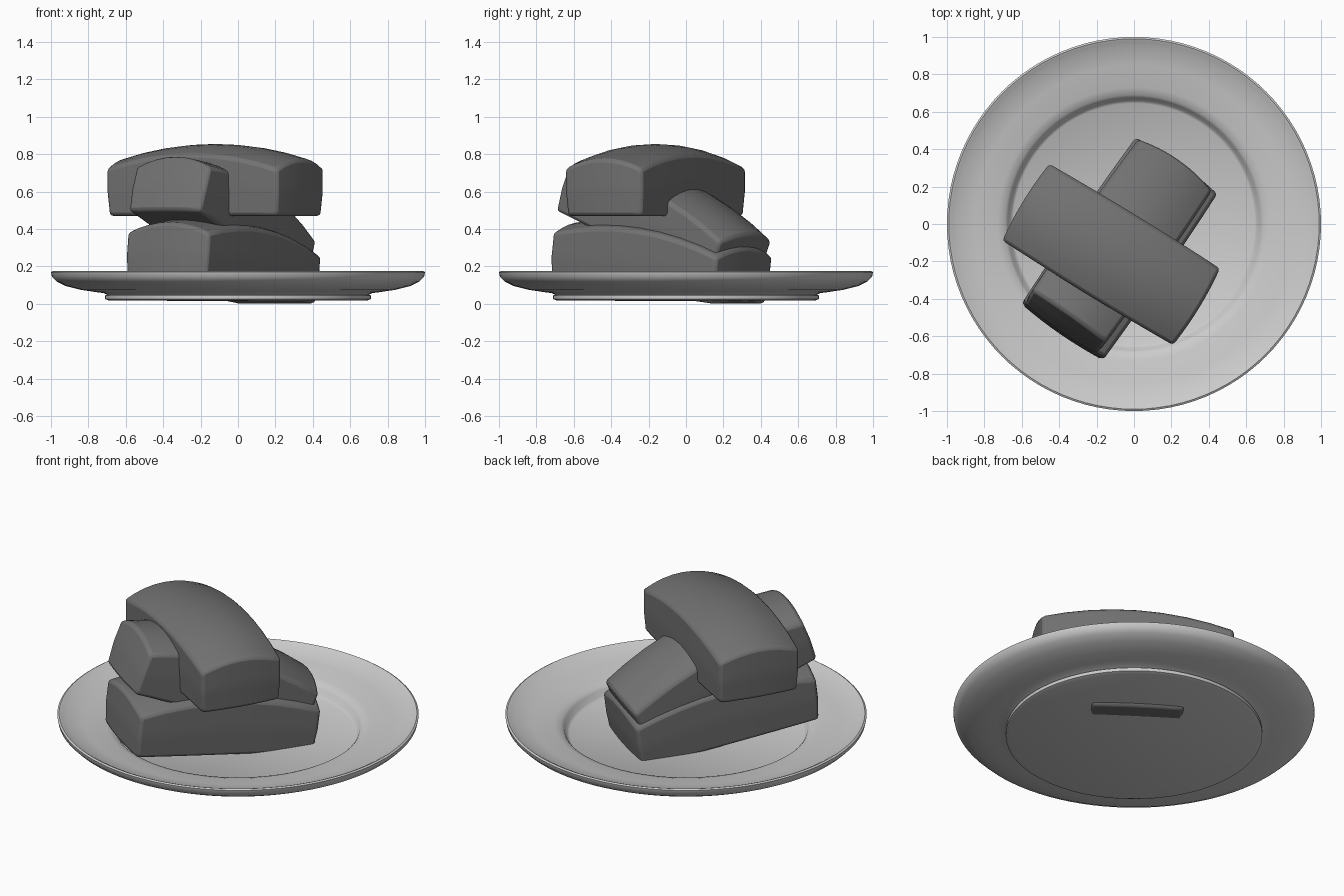
import bpy, bmesh
from math import radians, pi
from mathutils import Matrix

cube = bpy.data.objects.get("Cube")
if cube:
    bpy.data.objects.remove(cube, do_unlink=True)


def material(name, value):
    mat = bpy.data.materials.new(name)
    mat.use_nodes = True
    colour = (value, value, value, 1)
    mat.diffuse_color = colour
    mat.node_tree.nodes["Principled BSDF"].inputs["Base Color"].default_value = colour
    return mat


def finish(bm, name, mat, angle):
    bmesh.ops.recalc_face_normals(bm, faces=bm.faces)
    mesh = bpy.data.meshes.new(name)
    bm.to_mesh(mesh)
    bm.free()
    mesh.materials.append(mat)
    obj = bpy.data.objects.new(name, mesh)
    bpy.context.collection.objects.link(obj)
    bpy.ops.object.select_all(action='DESELECT')
    obj.select_set(True)
    bpy.context.view_layer.objects.active = obj
    bpy.ops.object.shade_smooth_by_angle(angle=radians(angle))
    return obj


china = material("light grey china", 0.6)
crust = material("dark grey crust", 0.17)

# Plate: profile of radius and height, from the well over the rim to the foot
profile = [(0, .05), (.645, .05), (.66, .06), (.675, .09), (.69, .105), (.73, .117),
           (.85, .135), (.95, .155), (.975, .17), (.99, .176), (1, .17), (.995, .145),
           (.97, .12), (.92, .095), (.84, .075), (.76, .063), (.72, .058), (.7, .05),
           (.71, .045), (.71, .025), (.69, .018), (0, .015)]
bm = bmesh.new()
verts = [bm.verts.new((r, 0, z)) for r, z in profile]
edges = [bm.edges.new(pair) for pair in zip(verts, verts[1:])]
bmesh.ops.spin(bm, geom=verts + edges, cent=(0, 0, 0), axis=(0, 0, 1),
               angle=2 * pi, steps=96)
bmesh.ops.remove_doubles(bm, verts=bm.verts, dist=0.0005)
finish(bm, "plate", china, 40)


# Bars: a box with a domed top and slightly bowed sides, origin under its middle
def bar(name, place, yaw, pitch, length=1.07, width=.48):
    bm = bmesh.new()
    bmesh.ops.create_cube(bm, size=2)
    bmesh.ops.subdivide_edges(bm, edges=bm.edges, cuts=7, use_grid_fill=True)
    for v in bm.verts:
        u, w, h = v.co.x, v.co.y, (v.co.z + 1) / 2
        bow = .965 + .035 * min(1, 2 * h)
        v.co.x = u * (length / 2 + .015 * (1 - w * w)) * (.98 + .02 * min(1, 2 * h))
        v.co.y = w * (width / 2 + .008 * (1 - u * u)) * bow
        v.co.z = h * (.25 + .08 * (1 - u * u) + .055 * (1 - w * w))
    obj = finish(bm, name, crust, 35)
    obj.location = place
    obj.rotation_euler = (0, radians(pitch), radians(yaw))
    bevel = obj.modifiers.new("soft edges", 'BEVEL')
    bevel.width = .018
    bevel.segments = 2
    bevel.limit_method = 'ANGLE'
    bevel.angle_limit = radians(40)
    return obj


bar("lower_bar", (-.09, -.15, .065), 55.5, 7, width=.53)
bar("leaning_bar", (-.116, -.164, .30), 55, 22)
bar("top_bar", (-.122, -.163, .47), -31.5, 0)
